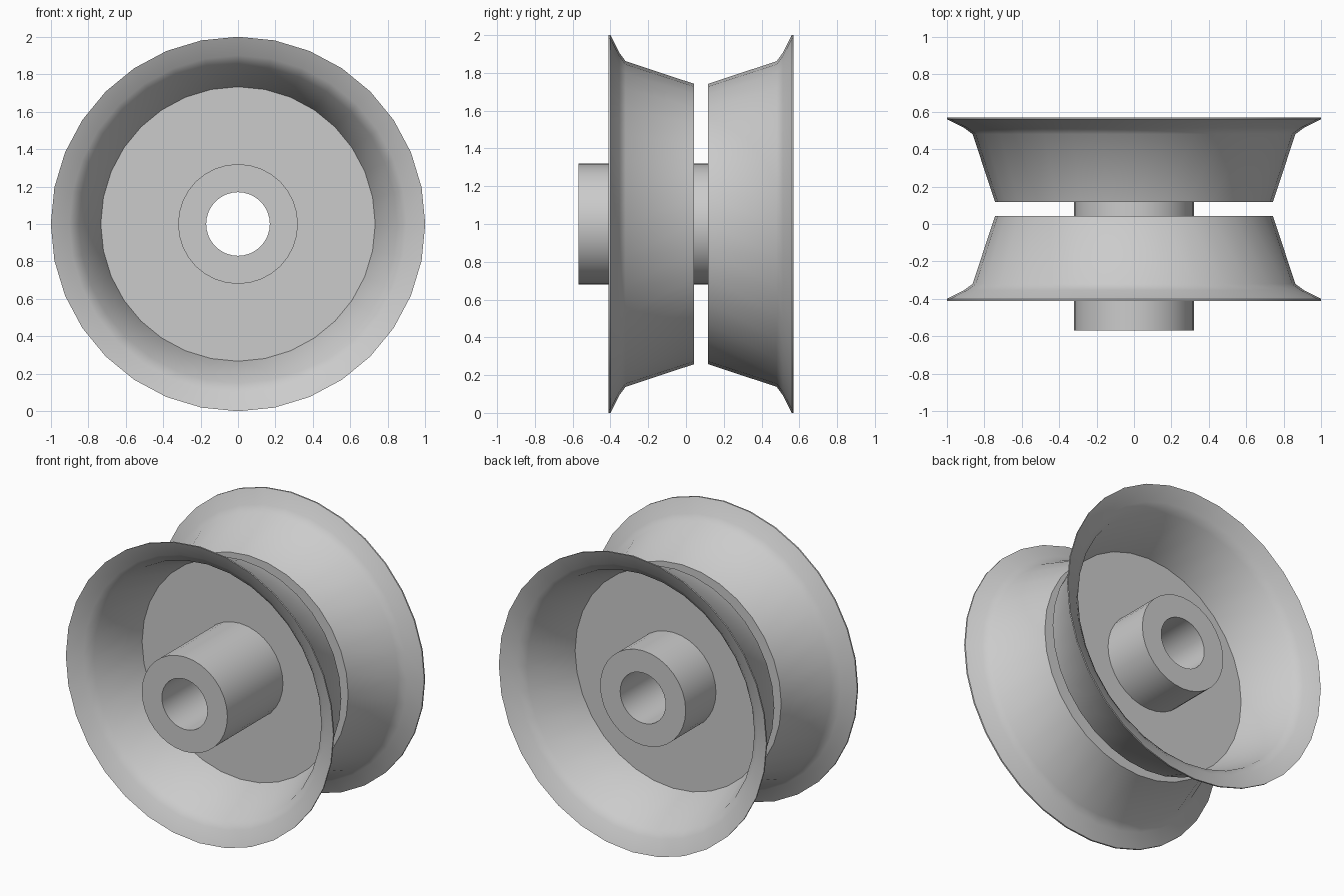
import bpy, bmesh, math
from mathutils import Matrix, Vector

cube = bpy.data.objects.get("Cube")
if cube:
    bpy.data.objects.remove(cube, do_unlink=True)

SIDES = 32
MID_Y = 0.08      # plane halfway between the two flanges
AXLE_Z = 1.0

grey = bpy.data.materials.new("plain grey")
grey.use_nodes = True
colour = (0.6, 0.6, 0.6, 1)
grey.diffuse_color = colour
grey.node_tree.nodes["Principled BSDF"].inputs["Base Color"].default_value = colour


def lathe(name, profile, angle):
    """Turn a closed (radius, y) profile around the horizontal axle."""
    bm = bmesh.new()
    rings = []
    for i in range(SIDES):
        turn = Matrix.Rotation(math.tau * i / SIDES, 4, 'Y')
        rings.append([bm.verts.new(turn @ Vector((0, y, r)) + Vector((0, 0, AXLE_Z)))
                      for r, y in profile])
    n = len(profile)
    for i, ring in enumerate(rings):
        after = rings[(i + 1) % SIDES]
        for j in range(n):
            k = (j + 1) % n
            bm.faces.new((ring[j], ring[k], after[k], after[j]))
    bmesh.ops.recalc_face_normals(bm, faces=bm.faces)
    mesh = bpy.data.meshes.new(name)
    bm.to_mesh(mesh)
    bm.free()
    obj = bpy.data.objects.new(name, mesh)
    mesh.materials.append(grey)
    bpy.context.collection.objects.link(obj)
    bpy.ops.object.select_all(action='DESELECT')
    obj.select_set(True)
    bpy.context.view_layer.objects.active = obj
    bpy.ops.object.shade_smooth_by_angle(angle=math.radians(angle))
    return obj


# Thin dished flange: outer wall to the flared rim, then back along the inside
dish = [(0.31, 0.037), (0.742, 0.037), (0.862, 0.40), (0.907, 0.433),
        (1.0, 0.48), (1.0, 0.49), (0.9, 0.444), (0.85, 0.404),
        (0.733, 0.057), (0.31, 0.057)]
for name, side in (("front_flange", -1), ("back_flange", 1)):
    lathe(name, [(r, MID_Y + side * d) for r, d in dish], 40)

# Hollow hub through both flanges
lathe("hub", [(0.17, -0.57), (0.32, -0.57), (0.32, 0.46), (0.17, 0.46)], 30)
